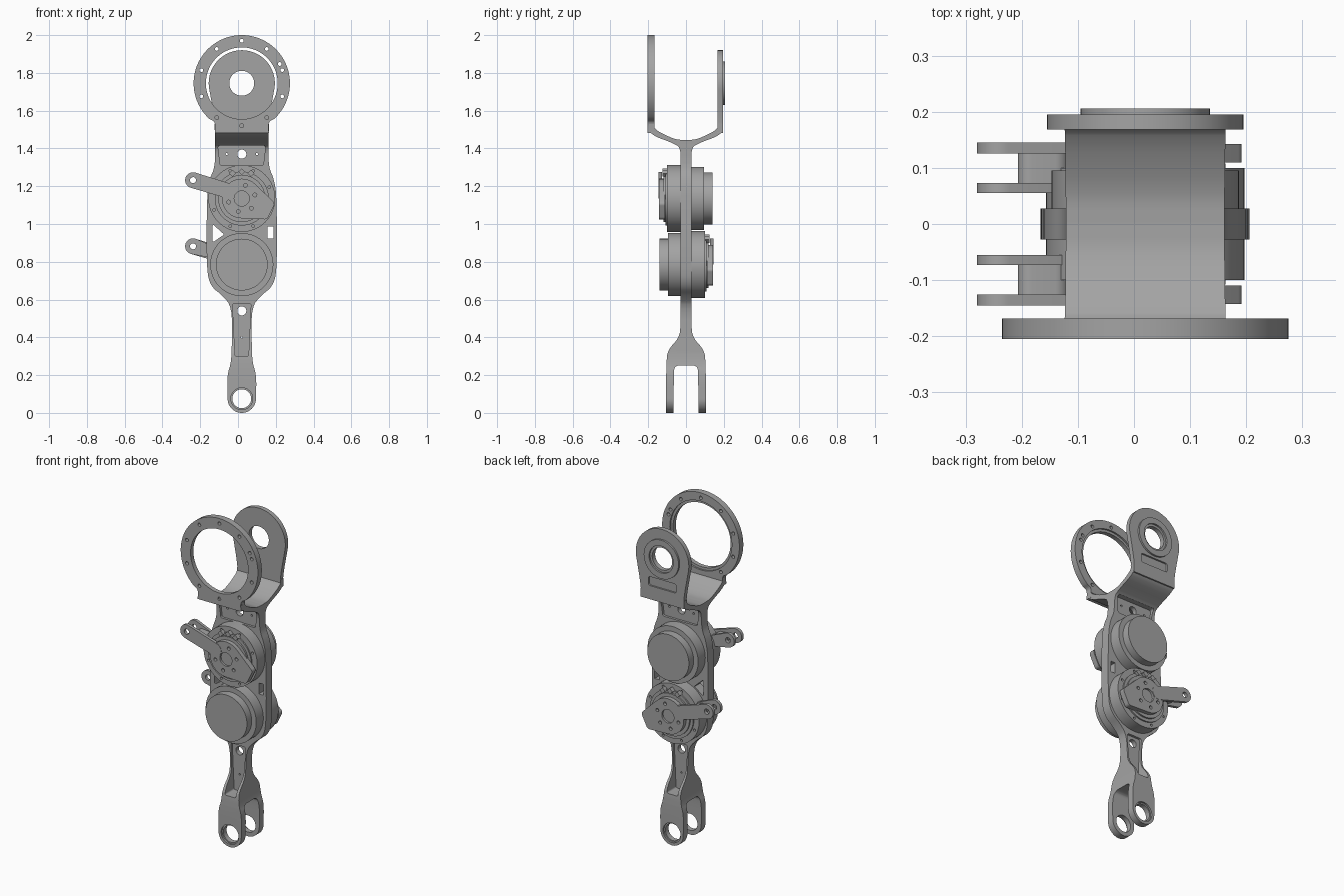
import bpy, bmesh, math
from mathutils import Vector
from mathutils.geometry import convex_hull_2d

if "Cube" in bpy.data.objects:
    bpy.data.objects.remove(bpy.data.objects["Cube"])

grey = bpy.data.materials.new("machined grey")
grey.use_nodes = True
grey.diffuse_color = (0.37, 0.37, 0.37, 1)
grey.node_tree.nodes["Principled BSDF"].inputs["Base Color"].default_value = grey.diffuse_color

CX = 0.02                      # centre line of the whole link
TOP, UPPER, LOWER = 1.745, 1.135, 0.785
parts = []


def prism(name, pts, a, b, axis="y"):
    """Extrude a 2D outline: (x, z) along y, or (y, z) along x."""
    bm = bmesh.new()
    place = (lambda p, d: (p[0], d, p[1])) if axis == "y" else (lambda p, d: (d, p[0], p[1]))
    near = [bm.verts.new(place(p, a)) for p in pts]
    far = [bm.verts.new(place(p, b)) for p in pts]
    bm.faces.new(near)
    bm.faces.new(far)
    for i in range(len(pts)):
        j = (i + 1) % len(pts)
        bm.faces.new((near[i], near[j], far[j], far[i]))
    bmesh.ops.recalc_face_normals(bm, faces=bm.faces)
    mesh = bpy.data.meshes.new(name)
    bm.to_mesh(mesh)
    bm.free()
    mesh.materials.append(grey)
    ob = bpy.data.objects.new(name, mesh)
    bpy.context.collection.objects.link(ob)
    parts.append(ob)
    return ob


def circle(x, z, r, n=48):
    return [(x + r * math.cos(math.tau * i / n), z + r * math.sin(math.tau * i / n)) for i in range(n)]


def disc(name, x, z, r, a, b, n=64):
    return prism(name, circle(x, z, r, n), a, b)


def hull(*circles):
    """Outline wrapped tightly around several circles."""
    pts = [Vector(p) for c in circles for p in circle(*c, n=32)]
    return [tuple(pts[i]) for i in convex_hull_2d(pts)]


def soften(pts, rounds=2):
    """Round the corners of an open path."""
    for _ in range(rounds):
        out = [pts[0]]
        for (ax, az), (bx, bz) in zip(pts, pts[1:]):
            out += [(ax * .75 + bx * .25, az * .75 + bz * .25), (ax * .25 + bx * .75, az * .25 + bz * .75)]
        pts = out + [pts[-1]]
    return pts


def mirrored(half, c=0.0):
    """Close a half outline by reflecting it about c, skipping doubled points."""
    full = [(c + u, z) for u, z in half]
    return full + [(c - u, z) for u, z in reversed(half) if u > 1e-5]


def combine(ob, tools, op="DIFFERENCE"):
    for t in tools:
        m = ob.modifiers.new("cut", "BOOLEAN")
        m.operation, m.solver, m.object = op, "EXACT", t
    dg = bpy.context.evaluated_depsgraph_get()
    dg.update()
    mesh = bpy.data.meshes.new_from_object(ob.evaluated_get(dg))
    ob.modifiers.clear()
    ob.data = mesh
    for t in tools:
        parts.remove(t)
        bpy.data.objects.remove(t)


# Link body: side profile with a fork at each end, trimmed by the front outline
outer = soften([(.105, 0), (.105, .29), (.09, .34), (.035, .4), (.028, .47), (.028, .6)]) + \
    soften([(.028, 1.3), (.028, 1.4), (.06, 1.425), (.195, 1.475), (.195, 1.53)])
inner_top = soften([(.168, 1.53), (.168, 1.5), (.06, 1.447), (0, 1.445)])
inner_low = soften([(0, .252), (.06, .252), (.065, .2), (.065, 0)])
body = prism("link_body", mirrored(inner_low + outer + inner_top), -.5, .5, "x")
sole = [(.075 * math.sin(a), .075 - .075 * math.cos(a)) for a in (math.pi * i / 24 for i in range(12))]
side = soften([(.075, .075), (.078, .2), (.055, .27), (.052, .4), (.053, .56), (.1, .62), (.165, .67),
               (.187, .76), (.185, 1.15), (.17, 1.24), (.143, 1.3), (.14, 1.4), (.145, 1.56)])
combine(body, [prism("trim", mirrored(sole + side, CX), -.4, .4)], "INTERSECT")

# Body holes, windows and pockets
tools = [disc("cut", CX, z, r, -.3, .3, 40) for z, r in ((.075, .05), (.54, .024), (1.37, .024), (.4, .005))]
tools += [disc("cut", CX + s * .08, 1.37, .006, -.3, .3, 16) for s in (-1, 1)]
tools.append(prism("cut", [(.157, .922), (.187, .922), (.187, .987), (.157, .987)], -.3, .3))
tools.append(prism("cut", hull((-.13, .99, .004), (-.13, .91, .004), (-.08, .945, .004)), -.3, .3))
lower_pocket = hull(*[(CX + s * u, z, .01) for s in (-1, 1) for u, z in ((.026, .31), (.038, .57))])
upper_pocket = hull(*[(CX + s * u, z, .01) for s in (-1, 1) for u, z in ((.105, 1.32), (.115, 1.405))])
for s in (-1, 1):
    tools.append(disc("cut", CX, .075, .058, s * .095, s * .2))
    tools += [prism("cut", p, s * .014, s * .15) for p in (lower_pocket, upper_pocket)]
combine(body, tools)


def head(r, low):
    """Round head on a narrower neck."""
    arc = [(r * math.sin(a), TOP + r * math.cos(a)) for a in (low * i / 32 for i in range(33))]
    return mirrored(arc + soften([arc[-1], (.14, 1.54), (.143, 1.482)]), CX)


# Front mounting ring with bolt circle
ring = prism("front_ring", head(.255, math.radians(138)), -.205, -.168)
tools = [disc("cut", CX, TOP, .19, -.3, -.1, 96), disc("cut", CX, TOP, .205, -.178, -.1, 96)]
for deg in [18 + 36 * i for i in range(10)] + [27]:
    a = math.radians(deg)
    tools.append(disc("cut", CX + .225 * math.cos(a), TOP + .225 * math.sin(a), .01, -.3, -.1, 16))
combine(ring, tools)

# Back ear with raised bearing boss and slot
ear = prism("back_ear", head(.175, math.radians(100)), .168, .195)
combine(ear, [disc("cut", CX, TOP, .066, .1, .3),
              prism("cut", hull(*[(CX + s * .08, z, .012) for s in (-1, 1) for z in (1.575, 1.605)]), .185, .3)])
boss = disc("ear_boss", CX, TOP, .115, .19, .206)
combine(boss, [disc("cut", CX, TOP, .066, .1, .3), disc("cut", CX, TOP, .08, .196, .3)])


def actuator(label, z, s):
    """Motor unit; s is the y direction that its lever faces."""
    def at(u, v, r):
        return (CX + u, z + v, r)

    # Housing halves and plain cap
    big = disc(label + "_gear_housing", *at(0, 0, .177), 0, s * .1)
    holes = []
    for i in range(8):
        a = math.tau * (i + .5) / 8
        holes.append(disc("cut", *at(.158 * math.cos(a), .158 * math.sin(a), .007), s * .085, s * .2, 16))
    combine(big, holes)
    disc(label + "_motor_housing", *at(0, 0, .167), -s * .095, 0)
    disc(label + "_motor_cap", *at(0, 0, .137), -s * .14, -s * .09)
    # Output stage
    disc(label + "_output_rim", *at(0, 0, .143), s * .09, s * .108)
    disc(label + "_output_disc", *at(0, 0, .125), s * .1, s * .118)
    for deg in (70, 90, 110):
        a = math.radians(deg)
        disc(label + "_stop_block", *at(.142 * math.cos(a), .142 * math.sin(a), .018), s * .1, s * .125, 4)
    # Lever: hub with lobe, arm and forked tip
    hub = prism(label + "_lever_hub", hull(at(0, 0, .105), at(.152, -.03, .02), at(.122, -.09, .02)),
                s * .11, s * .143)
    holes = [disc("cut", *at(0, 0, .04), s * .13, s * .3)]
    for i in range(6):
        a = math.tau * (i + .25) / 6
        holes.append(disc("cut", *at(.072 * math.cos(a), .072 * math.sin(a), .01), s * .125, s * .3, 16))
    combine(hub, holes)
    arm = prism(label + "_lever_arm", hull(at(-.258, .097, .042), at(-.07, .04, .04)), s * .126, s * .145)
    rear = prism(label + "_lever_rear_tip", hull(at(-.258, .097, .042), at(-.16, .067, .032)),
                 s * .055, s * .073)
    for ob in (arm, rear):
        combine(ob, [disc("cut", *at(-.258, .097, .016), s * .01, s * .3, 24)])
    prism(label + "_lever_web", hull(at(-.205, .08, .022), at(-.165, .068, .03)), s * .06, s * .14)


actuator("upper", UPPER, -1)
actuator("lower", LOWER, 1)

# Smooth the curved walls, keep the machined edges sharp
bpy.ops.object.select_all(action="DESELECT")
for ob in parts:
    ob.select_set(True)
bpy.context.view_layer.objects.active = parts[0]
bpy.ops.object.shade_smooth_by_angle(angle=math.radians(30))
